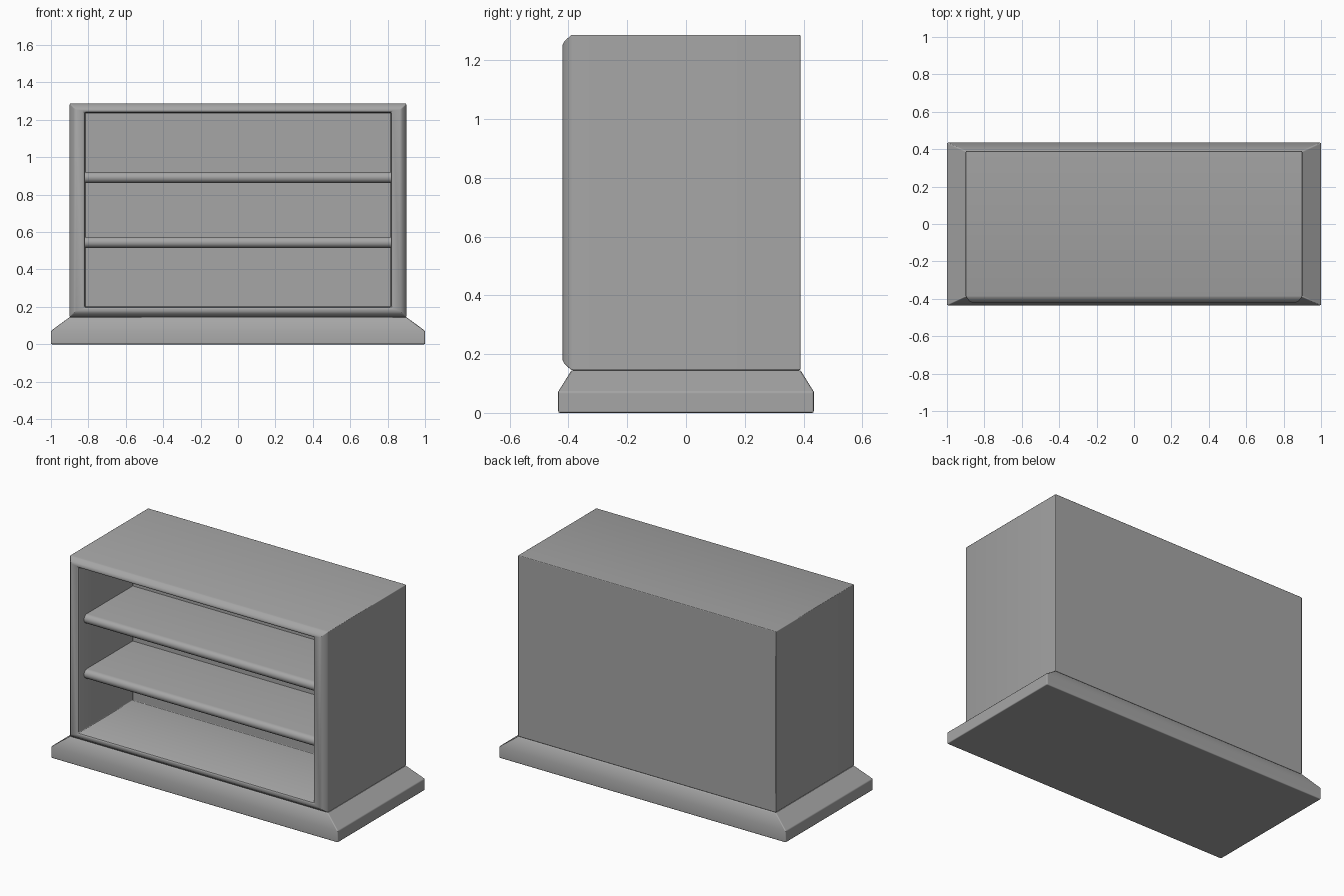
import bpy
import bmesh
import math

cube = bpy.data.objects.get("Cube")
if cube:
    bpy.data.objects.remove(cube, do_unlink=True)

grey = bpy.data.materials.new("plain grey")
grey.use_nodes = True
colour = (0.38, 0.38, 0.38, 1)
grey.diffuse_color = colour
grey.node_tree.nodes["Principled BSDF"].inputs["Base Color"].default_value = colour


def loft(name, rings, bevel=0.0):
    """Skin a list of equal rings of points and cap both ends."""
    bm = bmesh.new()
    loops = [[bm.verts.new(p) for p in ring] for ring in rings]
    for a, b in zip(loops, loops[1:]):
        for i in range(len(a)):
            j = (i + 1) % len(a)
            bm.faces.new((a[i], a[j], b[j], b[i]))
    bm.faces.new(loops[0])
    bm.faces.new(loops[-1])
    bmesh.ops.recalc_face_normals(bm, faces=bm.faces)
    mesh = bpy.data.meshes.new(name)
    bm.to_mesh(mesh)
    bm.free()
    mesh.materials.append(grey)
    obj = bpy.data.objects.new(name, mesh)
    bpy.context.collection.objects.link(obj)
    bpy.ops.object.select_all(action="DESELECT")
    obj.select_set(True)
    bpy.context.view_layer.objects.active = obj
    bpy.ops.object.shade_smooth_by_angle(angle=math.radians(35))
    if bevel:
        mod = obj.modifiers.new("soft edges", "BEVEL")
        mod.width = bevel
        mod.segments = 2
        mod.limit_method = "ANGLE"
        mod.angle_limit = math.radians(50)
        mod.harden_normals = True
    return obj


def rect_xy(z, hx, y0, y1):
    return [(-hx, y0, z), (hx, y0, z), (hx, y1, z), (-hx, y1, z)]


def rect_xz(y, hx, z0, z1):
    return [(-hx, y, z0), (hx, y, z0), (hx, y, z1), (-hx, y, z1)]


# Sloping plinth
loft("plinth", [rect_xy(0, 1, -0.435, 0.435),
                rect_xy(0.072, 1, -0.435, 0.435),
                rect_xy(0.145, 0.9, -0.39, 0.39)], 0.006)

# Cabinet: back, rounded front frame, then the recess
LOW, HIGH, HALF = 0.145, 1.287, 0.9
outer = [(0.39, 0), (-0.385, 0), (-0.393, 0.003), (-0.414, 0.022), (-0.42, 0.034)]
rings = [rect_xz(y, HALF - d, LOW + d, HIGH - d) for y, d in outer]
for y, d in [(-0.42, 0), (-0.416, 0.008), (-0.408, 0.012), (0.12, 0.012)]:
    rings.append(rect_xz(y, 0.83 - d, 0.188 + d, 1.25 - d))
loft("cabinet", rings, 0.005)

# Two shelves with rounded noses
FRONT, BACK, THICK = -0.366, 0.125, 0.058
for name, z in [("lower_shelf", 0.545), ("upper_shelf", 0.892)]:
    r = THICK / 2
    profile = [(BACK, z - r), (BACK, z + r)]
    for i in range(9):
        a = math.pi * i / 8
        profile.append((FRONT + r - r * math.sin(a), z + r * math.cos(a)))
    loft(name, [[(x, y, h) for y, h in profile] for x in (-0.822, 0.822)])
